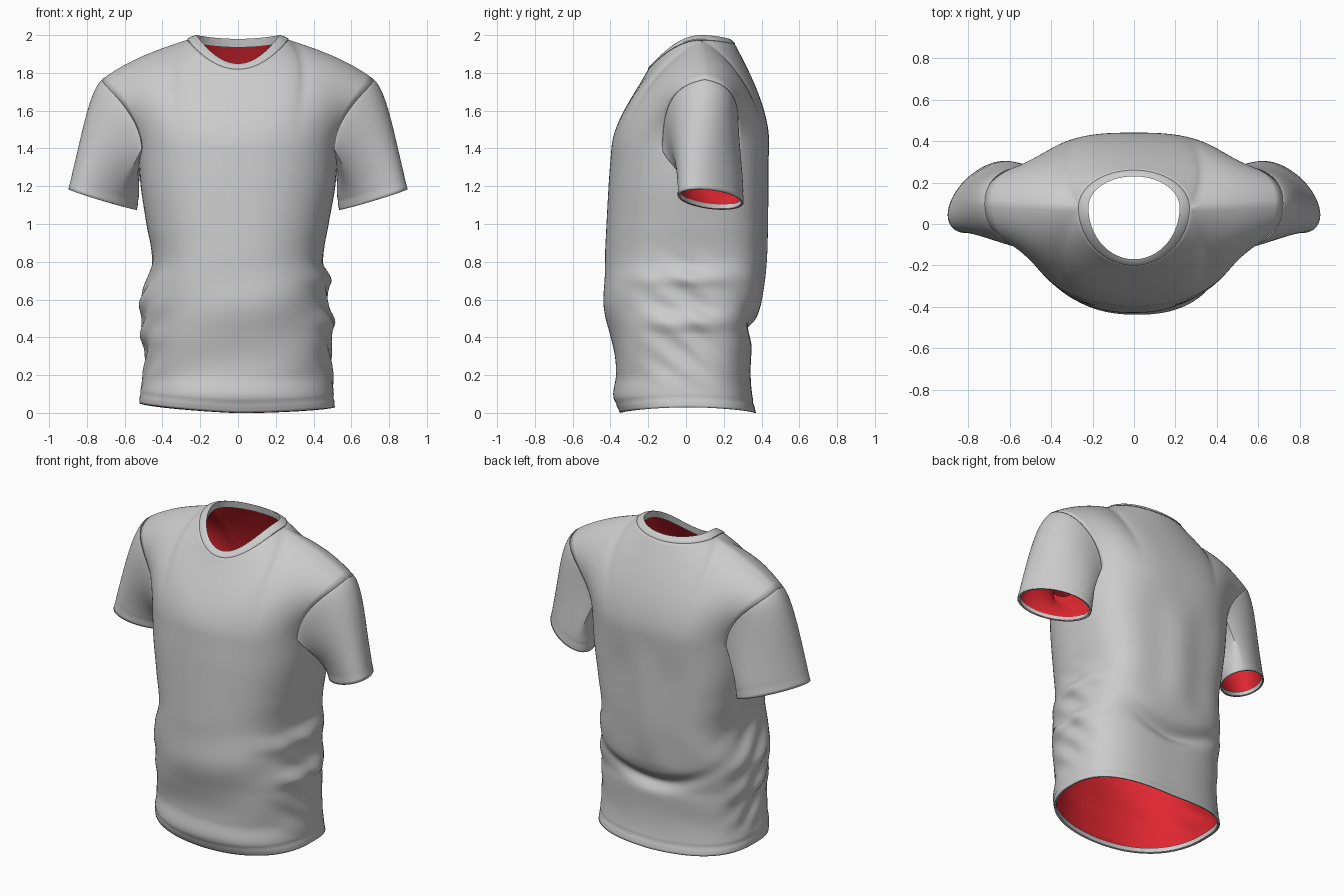
import bpy, bmesh
from math import sin, cos, pi, radians, exp
from mathutils import Vector as V

if "Cube" in bpy.data.objects:
    bpy.data.objects.remove(bpy.data.objects["Cube"])

SIDE, PANEL, ROWS, RISE = 12, 48, 110, 32   # grid resolution
YC = 0.02                                   # centre line of the body rings

# Silhouette profiles as (height, distance) pairs
FRONT = [(0, .35), (.09, .385), (.2, .37), (.4, .40), (.6, .435), (.8, .43), (1.2, .41), (1.4, .395)]
BACK = [(0, .37), (.1, .35), (.2, .342), (.35, .35), (.43, .352), (.58, .395), (.8, .42), (1.2, .43), (1.4, .44)]
WIDTH = [(0, .515), (.2, .50), (.5, .495), (.8, .46), (1, .485), (1.2, .515), (1.4, .53)]
# Crumpled side seams
LEFT = [(0, .52), (.1, .52), (.2, .50), (.33, .49), (.41, .515), (.5, .505), (.6, .515), (.8, .455), (1, .485), (1.2, .515), (1.4, .53)]
RIGHT = [(0, .515), (.2, .50), (.41, .49), (.48, .51), (.56, .475), (.65, .475), (.71, .49), (.8, .45), (1, .48), (1.2, .515), (1.4, .53)]

red = bpy.data.materials.new("lining_red")
red.diffuse_color = (.75, .02, .03, 1)
red.use_nodes = True
red.node_tree.nodes["Principled BSDF"].inputs["Base Color"].default_value = red.diffuse_color


def curve(pts, z):
    """Smooth interpolation through profile points."""
    z = min(max(z, pts[0][0]), pts[-1][0])
    i = max(k for k in range(len(pts) - 1) if pts[k][0] <= z)

    def slope(k):
        a, b = pts[max(k - 1, 0)], pts[min(k + 1, len(pts) - 1)]
        return (b[1] - a[1]) / (b[0] - a[0])
    (z0, v0), (z1, v1) = pts[i], pts[i + 1]
    h = z1 - z0
    t = (z - z0) / h
    return ((2*t**3 - 3*t*t + 1) * v0 + (t**3 - 2*t*t + t) * h * slope(i)
            + (3*t*t - 2*t**3) * v1 + (t**3 - t*t) * h * slope(i + 1))


def step(a, b, x):
    t = min(max((x - a) / (b - a), 0), 1)
    return t * t * (3 - 2 * t)


def bezier(a, b, c, d, t):
    s = 1 - t
    return a * s**3 + b * (3*s*s*t) + c * (3*s*t*t) + d * t**3


def add_grid(bm, rows, closed):
    vs = [[bm.verts.new(p) for p in r] for r in rows]
    n = len(rows[0])
    for a, b in zip(vs, vs[1:]):
        for j in range(n if closed else n - 1):
            k = (j + 1) % n
            bm.faces.new((a[j], a[k], b[k], b[j]))


def finish(name, grids, mirror=False, lined=False):
    bm = bmesh.new()
    for rows, closed in grids:
        add_grid(bm, rows, closed)
    bmesh.ops.remove_doubles(bm, verts=bm.verts, dist=1e-4)
    me = bpy.data.meshes.new(name)
    bm.to_mesh(me)
    bm.free()
    ob = bpy.data.objects.new(name, me)
    bpy.context.collection.objects.link(ob)
    bpy.context.view_layer.objects.active = ob
    ob.select_set(True)
    bpy.ops.object.shade_smooth_by_angle(angle=radians(50))
    ob.select_set(False)
    if mirror:
        ob.modifiers.new("Mirror", 'MIRROR')
    if lined:                               # red inside layer
        me.materials.append(None)
        me.materials.append(red)
        sol = ob.modifiers.new("Lining", 'SOLIDIFY')
        sol.thickness, sol.offset, sol.material_offset = .007, -1, 1


# Body tube: rings with soft cloth folds
def hem_z(th):
    return .03 * cos(th)**2 + .02 * max(0, -cos(th))


def folds(th, z):
    c, s = cos(th), sin(th)
    low = step(.1, .25, z) * (1 - step(.6, .95, z))
    d = .008 * abs(c)**8 * sin(38 * z + 12 * s) * low
    d += .006 * sin(15 * z - 6 * c + 1.5 * sin(3 * c)) * low * (1 - .6 * abs(c)) * (.3 if s > 0 else 1)
    if s > 0:                               # draped back with one deep fold
        d += .008 * cos(9 * c) * s * step(.5, .75, z) * (1 - step(1.1, 1.38, z))
        d -= .04 * s**5 * exp(-((z - .43 - .25 * c * c) / .045)**2)
    return d - .004 * exp(-((z - hem_z(th) - .05) / .009)**2)


def body_point(th, z):
    c, s = cos(th), sin(th)
    n = 2.3 + .5 * step(-.3, .3, s)
    r = (abs(c)**n + abs(s)**n) ** (-1 / n)
    w = curve(WIDTH, z)
    w += (curve(RIGHT if c > 0 else LEFT, z) - w) * abs(c)**5
    depth = curve(BACK, z) - YC if s > 0 else curve(FRONT, z) + YC
    d = folds(th, z)
    return V(((w + d) * r * c, YC + (depth + d) * r * s, z))


def spread(a, b, n):
    return [radians(a + (b - a) * k / n) for k in range(n)]


angles = spread(-20, 34, SIDE) + spread(34, 146, PANEL) + spread(146, 200, SIDE) + spread(200, 340, PANEL)
tops = [1.40] * len(angles)
for k in range(SIDE):                       # armhole dips under the arm
    tops[k] = tops[SIDE + PANEL + k] = 1.40 - .10 * sin(pi * k / SIDE)**.8
body = [[body_point(th, hem_z(th) + (tp - hem_z(th)) * i / ROWS) for th, tp in zip(angles, tops)]
        for i in range(ROWS + 1)]

# Bottom hem, turned to the inside
turned = [V((p.x * .972, p.y * .967, p.z + .002)) for p in body[0]]
inside = [V((p.x * .968, p.y * .965, p.z + .03)) for p in body[0]]
finish("bottom_hem", [([inside, turned, body[0]], True)])


# Neck rings
def neck(phi, rx, front, back, top, drop_f, drop_b):
    s = sin(phi)
    return V((rx * cos(phi), .08 + s * (back if s > 0 else front), top - s*s * (drop_b if s > 0 else drop_f)))


def neck_seam(phi):
    return neck(phi, .268, .28, .18, 1.975, .155, .025)


def neck_edge(phi):
    return neck(phi, .22, .25, .15, 2.0, .15, .02)


# Chest and upper back panels, from the body ring up to the shoulder line and neck
def panel(base, starts, phi0, lean):
    q = PANEL // 4
    side, rows = cos(phi0), [[] for _ in range(RISE + 1)]
    for k, (p0, start) in enumerate(zip(base, starts)):
        phi = phi0 + pi * min(max((k - q) / (2 * q), 0), 1)
        p1, mid = neck_seam(phi), abs(sin(phi))
        flat = V((-.6 * cos(phi), lean * (.8 + .2 * mid), 0)).normalized()
        end = flat * (.9 - .43 * mid) + V((0, 0, .35 + .53 * mid))
        t = min(k, PANEL - k) / q
        h = .32
        if t < 1:
            sgn = side if k < q else -side
            p1 = V((sgn * .72, .1, 1.765)).lerp(p1, t) + V((0, 0, .024 * sin(pi * t**.8)))
            end = V((0, lean, .18)).lerp(end, t * t)
            h = .42 - .1 * t
        h *= (p1 - p0).length
        end.normalize()
        for i in range(RISE + 1):
            rows[i].append(bezier(p0, p0 + start * h, p1 - end * h, p1, i / RISE))
    return rows


ring = body[-1]
rise = [(a - b).normalized() for a, b in zip(body[-1], body[-2])]


def part(seq, a, b):
    return [seq[i % len(seq)] for i in range(a, b + 1)]


b0, f0 = SIDE, 2 * SIDE + PANEL
back_rows = panel(part(ring, b0, b0 + PANEL), part(rise, b0, b0 + PANEL), 0, -1)
front_rows = panel(part(ring, f0, f0 + PANEL), part(rise, f0, f0 + PANEL), pi, 1)
finish("shirt_body", [(body, True), (front_rows, False), (back_rows, False)], lined=True)

# Collar band, folded over to the inside
phis = [2 * pi * k / (2 * PANEL) for k in range(2 * PANEL)]
collar = [[neck_seam(p) - V((0, 0, .008)) for p in phis]]
for t, up in ((.0, .005), (.15, .007), (.5, .006), (.9, .002)):
    collar.append([neck_seam(p).lerp(neck_edge(p), t) + V((0, 0, up)) for p in phis])
collar.append([neck_edge(p) for p in phis])
collar.append([neck_edge(p) + V((.006 * cos(p), .006 * sin(p), -.045)) for p in phis])
finish("collar", [(collar, True)])

# Sleeves: from the armhole loop (shoulder, front, underarm, back) to a tilted cuff
front_edge = [r[-1] for r in reversed(front_rows)]
back_edge = [r[0] for r in back_rows]
loop = front_edge + ring[1:SIDE + 1] + back_edge[1:-1]
under = len(front_edge) - 1 + SIDE // 2


def arc(pts):
    out = [0]
    for a, b in zip(pts, pts[1:]):
        out.append(out[-1] + (b - a).length)
    return [x / out[-1] * pi for x in out]


turn = arc(loop[:under + 1])
turn += [pi + a for a in arc(loop[under:] + loop[:1])[1:-1]]
CENTRE, A, B = V((.717, .13, 1.13)), V((.178, -.055, .055)), V((-.035, .165, -.003))
AXIS = V((.25, -.02, -.97)).normalized()
N = 36
sleeve, cuffs = [[] for _ in range(N + 1)], [[], [], []]
for q, a in zip(loop, turn):
    spoke = A * cos(a) - B * sin(a)
    cuff = CENTRE + spoke
    L = (cuff - q).length
    start = V((.3, 0, -.95)).lerp(V((.72, 0, -.69)), (1 + cos(a)) / 2)
    for i in range(N + 1):
        t = i / N
        p = bezier(q, q + start * L * .18, cuff - AXIS * L * .4, cuff, t)
        groove = .003 * exp(-(((1 - t) * L - .04) / .01)**2) * sin(pi * t)**.5 if 0 < t < 1 else 0
        sleeve[i].append(p - spoke.normalized() * groove)
    cuffs[0].append(cuff)
    cuffs[1].append(cuff - spoke * .07 - AXIS * .002)
    cuffs[2].append(cuff - spoke * .075 - AXIS * .025)
finish("sleeves", [(sleeve, True)], mirror=True, lined=True)
finish("sleeve_cuffs", [(cuffs, True)], mirror=True)
